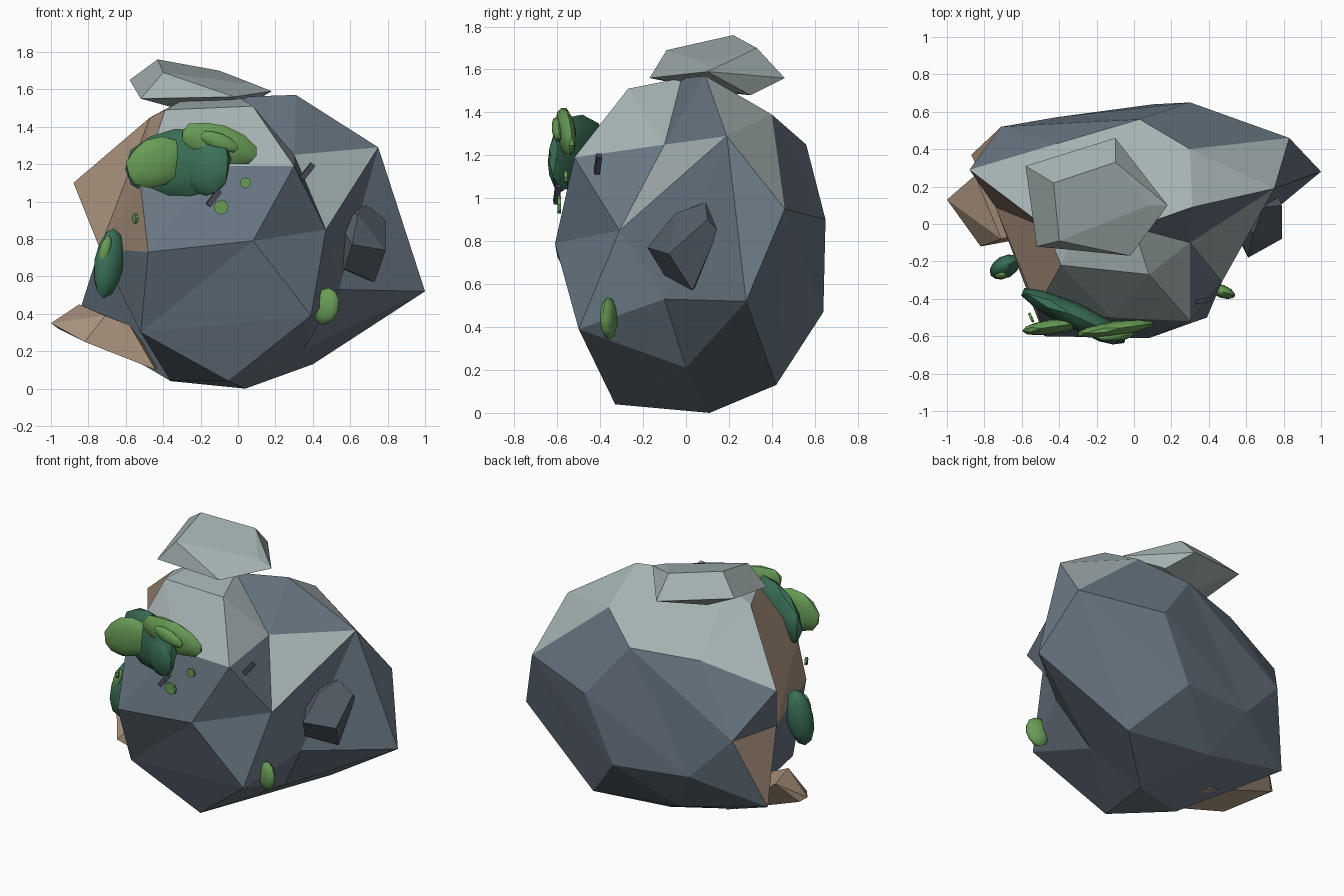
import bpy
import bmesh
import math
from mathutils import Vector, Matrix, Euler

cube = bpy.data.objects.get("Cube")
if cube:
    bpy.data.objects.remove(cube, do_unlink=True)


def linear(channel):
    value = channel / 255
    return value / 12.92 if value < 0.04 else ((value + 0.055) / 1.055) ** 2.4


def make_material(name, *rgb):
    colour = [linear(channel) for channel in rgb] + [1]
    material = bpy.data.materials.new(name)
    material.use_nodes = True
    material.diffuse_color = colour
    shader = next(n for n in material.node_tree.nodes if n.type == "BSDF_PRINCIPLED")
    shader.inputs["Base Color"].default_value = colour
    return material


slate = make_material("slate_blue", 104, 118, 130)
pale = make_material("pale_stone", 164, 177, 177)
tan = make_material("tan_stone", 174, 150, 129)
dark_stone = make_material("charcoal_stone", 84, 93, 103)
twig_colour = make_material("dark_twig", 68, 74, 86)
light_leaf = make_material("light_green", 104, 156, 86)
dark_leaf = make_material("deep_green", 58, 112, 86)


def add_object(name, bm, *materials):
    mesh = bpy.data.meshes.new(name)
    bm.to_mesh(mesh)
    bm.free()
    for material in materials:
        mesh.materials.append(material)
    obj = bpy.data.objects.new(name, mesh)
    bpy.context.collection.objects.link(obj)
    return obj


def hull_mesh(points):
    """Wrap a faceted skin round a few corner points."""
    bm = bmesh.new()
    verts = [bm.verts.new(p) for p in points]
    bmesh.ops.convex_hull(bm, input=verts)
    bmesh.ops.recalc_face_normals(bm, faces=bm.faces)
    return bm, verts


# Boulder corners, grouped by region
crown = [(.31, .09, 1.57), (.08, -.27, 1.51), (-.39, -.22, 1.49), (-.3, -.02, 1.54),
         (0, -.02, 1.56), (-.47, -.02, 1.45), (.3, .4, 1.39), (.75, .19, 1.29),
         (.3, -.1, 1.25)]
front = [(.3, -.52, 1.19), (-.12, -.5, 1.19), (-.52, -.45, 1.08), (.08, -.61, .79),
         (-.48, -.6, .73), (.39, -.5, .39), (-.52, -.4, .3)]
right_side = [(.47, -.31, .85), (.54, -.1, .53), (.83, .46, .95), (1, .28, .52)]
back = [(.03, .56, 1.25), (-.41, .43, 1.23), (.3, .65, .9), (-.71, .52, .8),
        (.1, .64, .47), (-.42, .57, .5)]
left_side = [(-.88, .29, 1.1), (-.74, .09, .75), (-.87, .37, .34)]
base = [(.4, .42, .13), (.35, 0, .21), (.04, .11, 0), (-.05, -.33, .04),
        (-.36, -.03, .04), (-.25, .42, .2)]

# Skin the corners on a sphere, then pull each one to its true place,
# which keeps the shallow hollows of the stone
corners = [Vector(p) for p in crown + front + right_side + back + left_side + base]
middle = Vector((0, 0, .78))
stretch = Vector((.9, .62, .8))
directions = []
for corner in corners:
    offset = corner - middle
    directions.append(Vector(o / s for o, s in zip(offset, stretch)).normalized())
bm, verts = hull_mesh(directions)
for vert, corner in zip(verts, corners):
    vert.co = corner
bm.normal_update()

# Pale stone on top, tan stone on one side, slate elsewhere
for face in bm.faces:
    n = face.normal
    centre = face.calc_center_median()
    if n.x < -.5 and n.y < .2 and n.z > -.2 and (centre.z > .6 or centre.y > .2):
        face.material_index = 2
    elif n.z > .5 and centre.z > 1:
        face.material_index = 1
add_object("boulder", bm, slate, pale, tan)

# Loose stones leaning on the boulder
cap_points = [(-.43, .22, 1.76), (-.1, .33, 1.7), (.08, .1, 1.63), (-.4, -.09, 1.69),
              (-.58, .31, 1.65), (-.1, .46, 1.56), (.18, .1, 1.59), (-.02, -.17, 1.56),
              (-.52, -.12, 1.55), (-.3, .2, 1.49), (0, .3, 1.48)]
ledge_points = [(.61, -.18, .77), (.79, -.08, .74), (.73, .03, .57), (.57, -.1, .64),
                (.64, -.05, .93), (.69, .09, .98), (.79, .1, .9), (.77, .15, .85),
                (.5, .1, .95), (.5, .1, .65)]
foot_points = [(-1, .13, .35), (-.85, .26, .45), (-.82, -.12, .25), (-.71, -.08, .39),
               (-.44, -.05, .1), (-.42, .18, .13), (-.58, -.05, .34), (-.96, .16, .32)]
for name, points, material in (("cap_stone", cap_points, pale),
                               ("side_stone", ledge_points, dark_stone),
                               ("foot_stone", foot_points, tan)):
    stone, _ = hull_mesh(points)
    # Merge the skin into broad flat facets
    bmesh.ops.dissolve_limit(stone, angle_limit=math.radians(8),
                             verts=stone.verts, edges=stone.edges)
    add_object(name, stone, material)


def placed(location, half_size, yaw, tilt):
    turn = Euler((0, math.radians(tilt), math.radians(yaw))).to_matrix().to_4x4()
    return Matrix.Translation(location) @ turn @ Matrix.Diagonal((*half_size, 1))


def add_leaf(name, material, location, half_size, yaw=0, tilt=0):
    """A flattened, softly shaded pad of leaves."""
    bm = bmesh.new()
    bmesh.ops.create_icosphere(bm, subdivisions=2, radius=1,
                               matrix=placed(location, half_size, yaw, tilt))
    obj = add_object(name, bm, material)
    bpy.ops.object.select_all(action="DESELECT")
    obj.select_set(True)
    bpy.context.view_layer.objects.active = obj
    bpy.ops.object.shade_smooth_by_angle(angle=math.radians(35))


# Leaf clumps
add_leaf("bush_back", dark_leaf, (-.32, -.49, 1.2), (.32, .07, .19), -25, -5)
add_leaf("bush_left", light_leaf, (-.44, -.55, 1.21), (.17, .04, .13), 8, -25)
add_leaf("bush_top", light_leaf, (-.1, -.56, 1.31), (.22, .04, .1), 8, 18)
add_leaf("bush_tip", light_leaf, (-.1, -.6, 1.32), (.11, .025, .045), 5, 22)
add_leaf("bush_low", dark_leaf, (-.17, -.58, 1.17), (.13, .05, .14), -20)
add_leaf("side_bush", dark_leaf, (-.69, -.23, .67), (.085, .06, .19), 30, 10)
add_leaf("side_bush_tip", light_leaf, (-.71, -.27, .74), (.03, .025, .08), 10, 15)
add_leaf("corner_bush", light_leaf, (.47, -.36, .44), (.075, .035, .1), -20, 10)

# Round moss spots
for name, x, y, z, radius, yaw in (("moss_large", -.09, -.59, .97, .04, 0),
                                   ("moss_small", .04, -.56, 1.1, .03, 0),
                                   ("moss_side", -.55, -.5, .91, .027, -65)):
    bm = bmesh.new()
    facing = Matrix.Rotation(math.radians(yaw), 4, "Z") @ Matrix.Rotation(math.pi / 2, 4, "X")
    bmesh.ops.create_cone(bm, cap_ends=True, segments=8, radius1=radius, radius2=radius,
                          depth=.015, matrix=Matrix.Translation((x, y, z)) @ facing)
    add_object(name, bm, light_leaf)

# Twigs poking out of the cracks
for name, location in (("twig_right", (.37, -.41, 1.16)), ("twig_front", (-.13, -.6, 1.02))):
    bm = bmesh.new()
    bmesh.ops.create_cube(bm, size=1, matrix=placed(location, (.03, .025, .1), 10, 38))
    add_object(name, bm, twig_colour)
